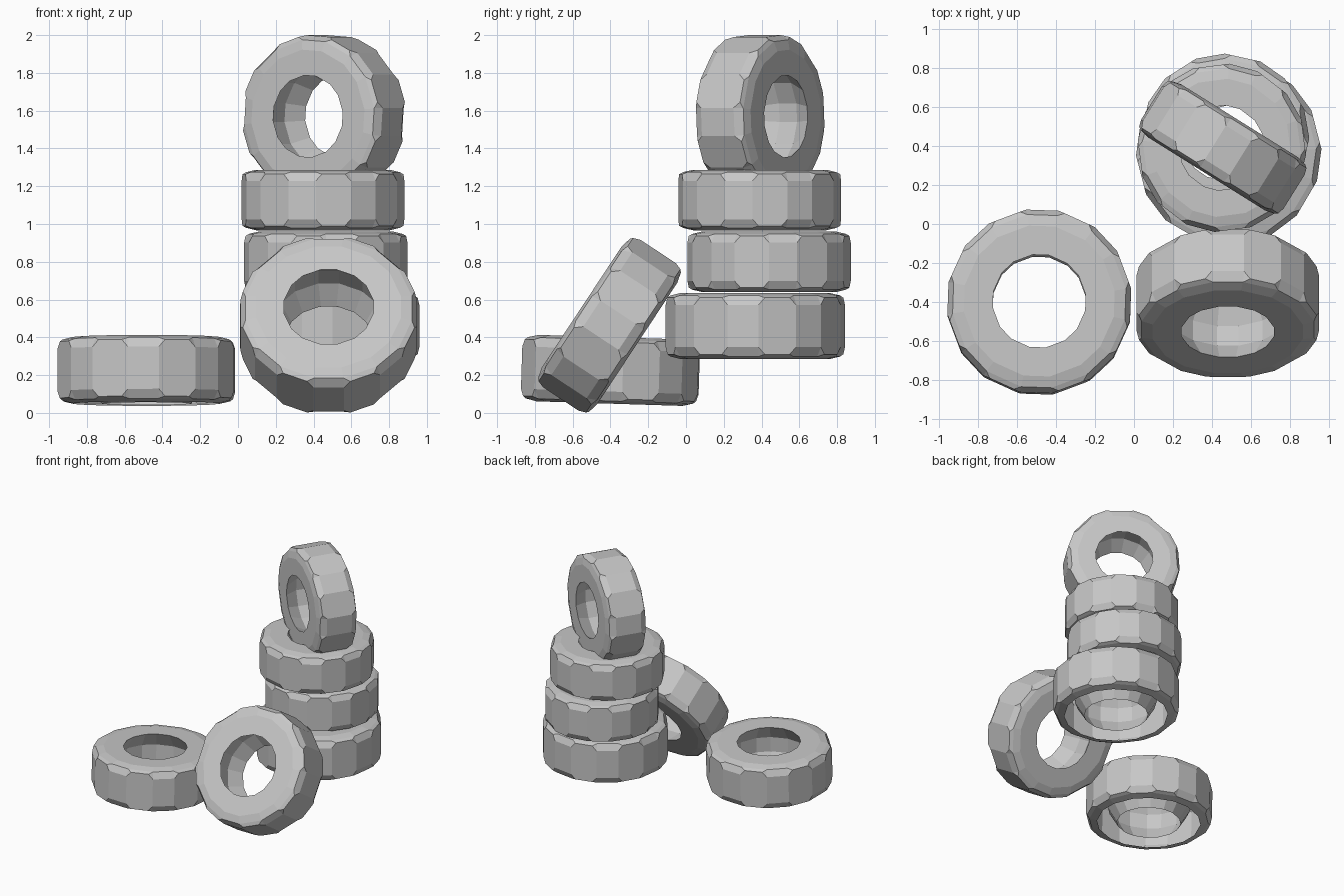
import bpy
import bmesh
from math import radians, cos, sin
from mathutils import Matrix, Euler

cube = bpy.data.objects.get("Cube")
if cube:
    bpy.data.objects.remove(cube)

# Single rubber colour
rubber = bpy.data.materials.new("grey_rubber")
rubber.use_nodes = True
grey = (0.57, 0.57, 0.57, 1.0)
rubber.diffuse_color = grey
rubber.node_tree.nodes["Principled BSDF"].inputs["Base Color"].default_value = grey

BLOCKS = 8
STEP = 360 / BLOCKS
GAP = 10.0               # half angle of the narrow panel between two blocks
R_TREAD, Z_GAP, Z_BLOCK = 0.475, 0.112, 0.15
R_SHOULDER, Z_SHOULDER = 0.448, 0.162
R_SIDE, R_HOLE, Z_SIDE = 0.39, 0.24, 0.176
R_INNER, Z_INNER = 0.31, 0.06


def make_tyre(name, location, rotation, scale=1.0, spin=0.0, open_bottom=False):
    bm = bmesh.new()
    # Corner angles alternate narrow gaps and wide blocks
    angles = [radians(k * STEP + side * GAP + spin)
              for k in range(BLOCKS) for side in (-1, 1)]
    count = len(angles)

    def ring(radius, z):
        return [bm.verts.new((radius * cos(a), radius * sin(a), z)) for a in angles]

    def band(a, b, indices):
        for i in indices:
            j = (i + 1) % count
            bm.faces.new((a[i], a[j], b[j], b[i]))

    treads, blocks, inners = {}, {}, {}
    for s in (1, -1):
        tread = ring(R_TREAD, s * Z_GAP)
        shoulder = ring(R_SHOULDER, s * Z_SHOULDER)
        side = ring(R_SIDE, s * Z_SIDE)
        hole = ring(R_HOLE, s * Z_SIDE)
        inner = ring(R_INNER, s * Z_INNER)
        treads[s], inners[s] = tread, inner

        # Sidewall, shoulder and the wall widening behind the hole
        if s > 0 or not open_bottom:
            band(side, hole, range(count))
        band(hole, inner, range(count))
        band(shoulder, side, range(count))
        band(tread, shoulder, range(0, count, 2))

        # Tread blocks rise higher than the gaps, with clipped corners
        blocks[s] = {}
        for i in range(1, count, 2):
            j = (i + 1) % count
            pair = []
            for t in (0.17, 0.83):
                co = tread[i].co.lerp(tread[j].co, t)
                co.z = s * Z_BLOCK
                pair.append(bm.verts.new(co))
            m, n = pair
            bm.faces.new((tread[i], m, shoulder[i]))
            bm.faces.new((m, n, shoulder[j], shoulder[i]))
            bm.faces.new((n, tread[j], shoulder[j]))
            blocks[s][i] = pair

    # Tread panels and middle of the inner wall
    up, low = treads[1], treads[-1]
    band(low, up, range(0, count, 2))
    for i in range(1, count, 2):
        j = (i + 1) % count
        (a, b), (c, d) = blocks[1][i], blocks[-1][i]
        bm.faces.new((up[i], a, b, up[j], low[j], d, c, low[i]))
    band(inners[1], inners[-1], range(count))

    bmesh.ops.recalc_face_normals(bm, faces=bm.faces[:])
    bm.transform(Matrix.Scale(scale, 4))
    mesh = bpy.data.meshes.new(name)
    bm.to_mesh(mesh)
    bm.free()
    mesh.materials.append(rubber)
    obj = bpy.data.objects.new(name, mesh)
    obj.location = location
    obj.rotation_euler = Euler([radians(r) for r in rotation])
    bpy.context.collection.objects.link(obj)
    return obj


# Loose tyre lying on the ground, and one leaning against the stack
make_tyre("lying_tyre", (-0.485, -0.40, 0.225), (-1.8, 0, 0), spin=-2, open_bottom=True)
make_tyre("leaning_tyre", (0.48, -0.405, 0.464), (56.6, 0, 0))

# Stack of three
make_tyre("stack_bottom_tyre", (0.485, 0.367, 0.46), (0, 0, 0), spin=-8, open_bottom=True)
make_tyre("stack_middle_tyre", (0.465, 0.44, 0.80), (0, 0, 0), 0.91, 10, True)
make_tyre("stack_top_tyre", (0.45, 0.39, 1.127), (0, 0, 0), 0.91, -15, True)

# Upright tyre sunk into the top of the stack
make_tyre("upright_tyre", (0.455, 0.393, 1.57), (90, 0, -32), 0.91, -4)
